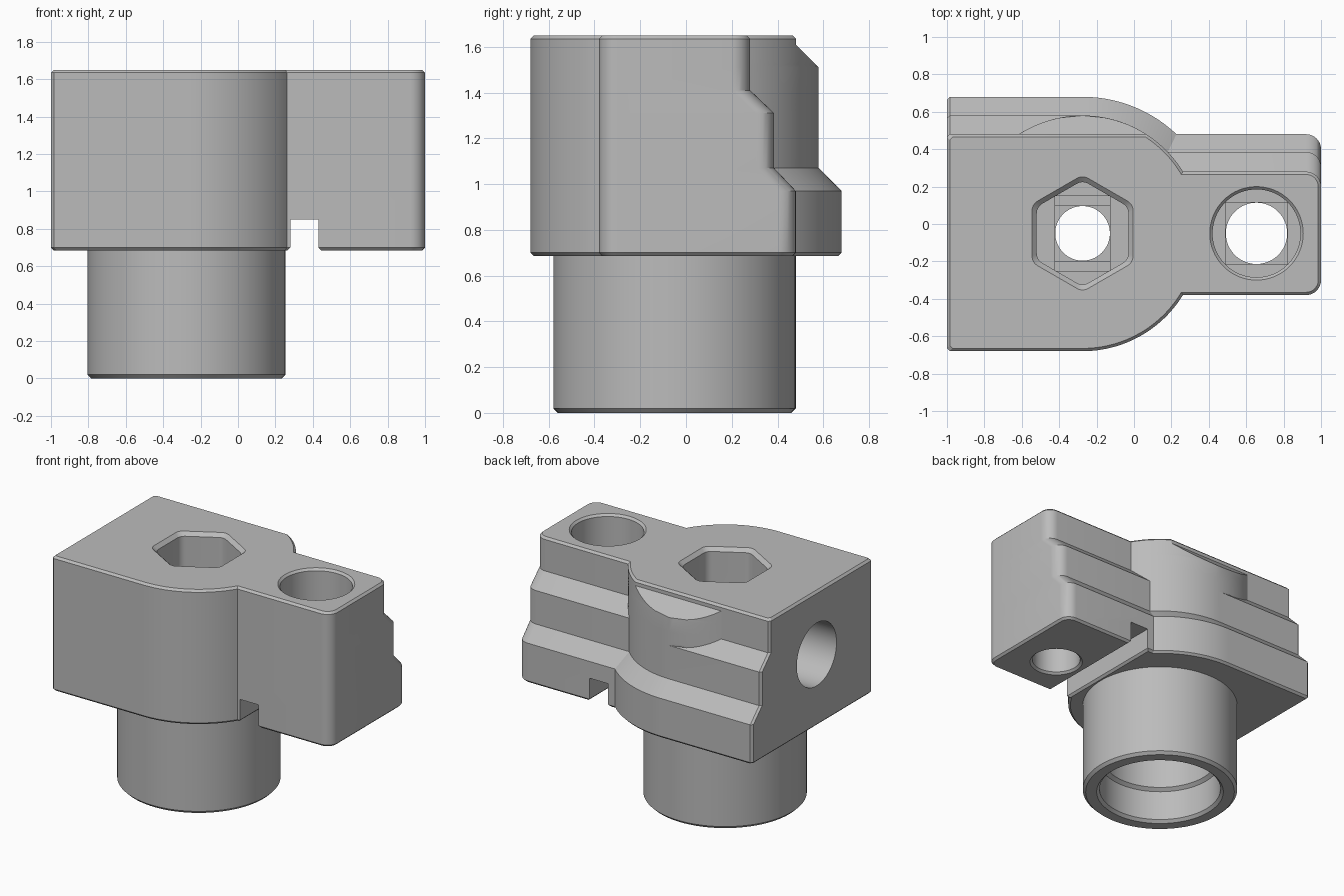
import bpy, bmesh
from math import sin, cos, asin, pi, radians
from mathutils import Vector

cube = bpy.data.objects.get("Cube")
if cube:
    bpy.data.objects.remove(cube, do_unlink=True)

grey = bpy.data.materials.new("plain grey")
grey.use_nodes = True
tone = (0.5, 0.5, 0.5, 1)
grey.diffuse_color = tone
grey.node_tree.nodes["Principled BSDF"].inputs["Base Color"].default_value = tone

CX, CY = -0.275, -0.05      # main axis
AX = 0.655                  # arm hole axis
EDGE = 0.015                # small edge chamfer


def loft(name, rings, closed=False):
    """Skin a stack of equal-length point rings, capped or joined end to end."""
    bm = bmesh.new()
    rows = [[bm.verts.new(p) for p in ring] for ring in rings]
    n = len(rows[0])
    pairs = list(zip(rows, rows[1:]))
    if closed:
        pairs.append((rows[-1], rows[0]))
    for low, high in pairs:
        for k in range(n):
            j = (k + 1) % n
            bm.faces.new((low[k], low[j], high[j], high[k]))
    if not closed:
        bm.faces.new(rows[0][::-1])
        bm.faces.new(rows[-1])
    bmesh.ops.remove_doubles(bm, verts=bm.verts, dist=1e-5)
    bmesh.ops.recalc_face_normals(bm, faces=bm.faces)
    mesh = bpy.data.meshes.new(name)
    bm.to_mesh(mesh)
    bm.free()
    mesh.materials.append(grey)
    obj = bpy.data.objects.new(name, mesh)
    bpy.context.collection.objects.link(obj)
    return obj


def arc(cx, cy, r, a, b, n):
    return [(cx + r * cos(a + (b - a) * k / n), cy + r * sin(a + (b - a) * k / n))
            for k in range(n + 1)]


def at(z, points):
    return [(x, y, z) for x, y in points]


def circle(cx, r, z, n=64):
    return at(z, arc(cx, CY, r, 0, 2 * pi, n)[:-1])


def rect(cx, w, d, z):
    return at(z, [(cx + sx * w, CY + sy * d) for sx, sy in ((-1, -1), (1, -1), (1, 1), (-1, 1))])


def hexagon(flat, z, soft=0.06):
    """Hexagon with rounded corners, points towards front and back."""
    pts = []
    reach = (flat - soft) / cos(pi / 6)
    for k in range(6):
        a = pi / 6 + k * pi / 3
        pts += arc(CX + reach * cos(a), CY + reach * sin(a), soft, a - pi / 6, a + pi / 6, 6)
    return at(z, pts)


def outline(z, r, back, crest, arm, i=0):
    """Body section: back = rear wall, crest = limit of the round boss, arm = arm's rear wall."""
    front, arm_front, rf, rb = -0.68 + i, -0.38 + i, 0.63 - i, r - i
    back, crest, arm = back - i, crest - i, arm - i
    left, right, rc = -1 + i, 1 - i, 0.08 - i

    def angle(y, rad):
        return asin(max(-1, min(1, (y - CY) / rad)))

    pts = [(left, front + EDGE), (left + EDGE, front)]
    pts += arc(CX, CY, rf, -pi / 2, angle(arm_front, rf), 24)
    pts += arc(right - rc, arm_front + rc, rc, -pi / 2, 0, 8)
    pts += arc(right - rc, arm - rc, rc, 0, pi / 2, 8)
    top = angle(crest, rb)
    pts += arc(CX, CY, rb, angle(arm, rb), top, 24)
    pts += arc(CX, CY, rb, pi - top, pi - angle(back, rb), 12)
    pts += [(left + EDGE, back), (left, back - EDGE)]
    return at(z, pts)


# Body: stepped rear, round boss, side arm
base = (0.73, 0.68, 0.68, 0.48)
middle = (0.63, 0.58, 0.58, 0.385)
rings = [outline(0.685, *base, EDGE), outline(0.70, *base),
         outline(0.97, *base), outline(1.07, *middle)]
STEPS = 8
for k in range(STEPS + 1):          # upper rear slope
    t = k / STEPS
    rings.append(outline(1.31 + 0.1 * t, 0.63, 0.58 - 0.1 * t, 0.58, 0.385 - 0.105 * t))
for k in range(STEPS + 1):          # sloped flat on the boss
    t = k / STEPS
    rings.append(outline(1.51 + 0.1 * t, 0.63, 0.48, 0.58 - 0.1 * t, 0.28))
top = (0.63, 0.48, 0.48, 0.28)
rings += [outline(1.635, *top), outline(1.65, *top, EDGE)]
body = loft("clamp_body", rings)

# Cutters for pocket, bores, side hole and slot
FLOOR = 1.3
side_rings = [[(x, CY + r * cos(a), 1.2 + r * sin(a)) for a in [2 * pi * k / 64 for k in range(64)]]
              for x, r in ((-1.1, 0.225), (-0.55, 0.225))]
cutters = [
    loft("hex_pocket_cutter", [hexagon(0.245, FLOOR), hexagon(0.245, 1.625),
                               hexagon(0.27, 1.65), hexagon(0.27, 1.75)]),
    loft("hex_bridge_cutter", [rect(CX, 0.148, 0.2, FLOOR - 0.02), rect(CX, 0.148, 0.2, 1.4)]),
    loft("hex_square_cutter", [rect(CX, 0.147, 0.147, FLOOR - 0.04), rect(CX, 0.147, 0.147, 1.42)]),
    loft("main_hole_cutter", [circle(CX, 0.146, 0.6), circle(CX, 0.146, 1.44)]),
    loft("arm_counterbore_cutter", [circle(AX, 0.235, FLOOR), circle(AX, 0.235, 1.635),
                                    circle(AX, 0.25, 1.65), circle(AX, 0.25, 1.75)]),
    loft("arm_square_cutter", [rect(AX, 0.165, 0.165, FLOOR - 0.02), rect(AX, 0.165, 0.165, 1.4)]),
    loft("arm_hole_cutter", [circle(AX, 0.18, 0.6), circle(AX, 0.18, 0.685),
                             circle(AX, 0.164, 0.70), circle(AX, 0.164, 1.44)]),
    loft("side_hole_cutter", side_rings),
    loft("slot_cutter", [rect(0.355, 0.09, 2, 0.6), rect(0.355, 0.09, 2, 0.685),
                         rect(0.355, 0.075, 2, 0.70), rect(0.355, 0.075, 2, 0.85)]),
]
bpy.context.view_layer.objects.active = body
for cutter in cutters:
    cutter.hide_render = True
    mod = body.modifiers.new(cutter.name, "BOOLEAN")
    mod.operation = "DIFFERENCE"
    mod.solver = "EXACT"
    mod.object = cutter
    bpy.ops.object.modifier_apply(modifier=mod.name)
    bpy.data.objects.remove(cutter, do_unlink=True)

# Lower sleeve: turned tube with a stepped bore
profile = [(0.53, 0.70), (0.53, 0.02), (0.51, 0), (0.435, 0), (0.415, 0.02),
           (0.415, 0.24), (0.39, 0.26), (0.39, 0.70)]
sleeve = loft("lower_sleeve", [circle(CX, r, z, 96) for r, z in profile], closed=True)

# Smooth round walls, crisp edges
for obj in (body, sleeve):
    bpy.ops.object.select_all(action="DESELECT")
    obj.select_set(True)
    bpy.context.view_layer.objects.active = obj
    bpy.ops.object.shade_smooth_by_angle(angle=radians(25))
